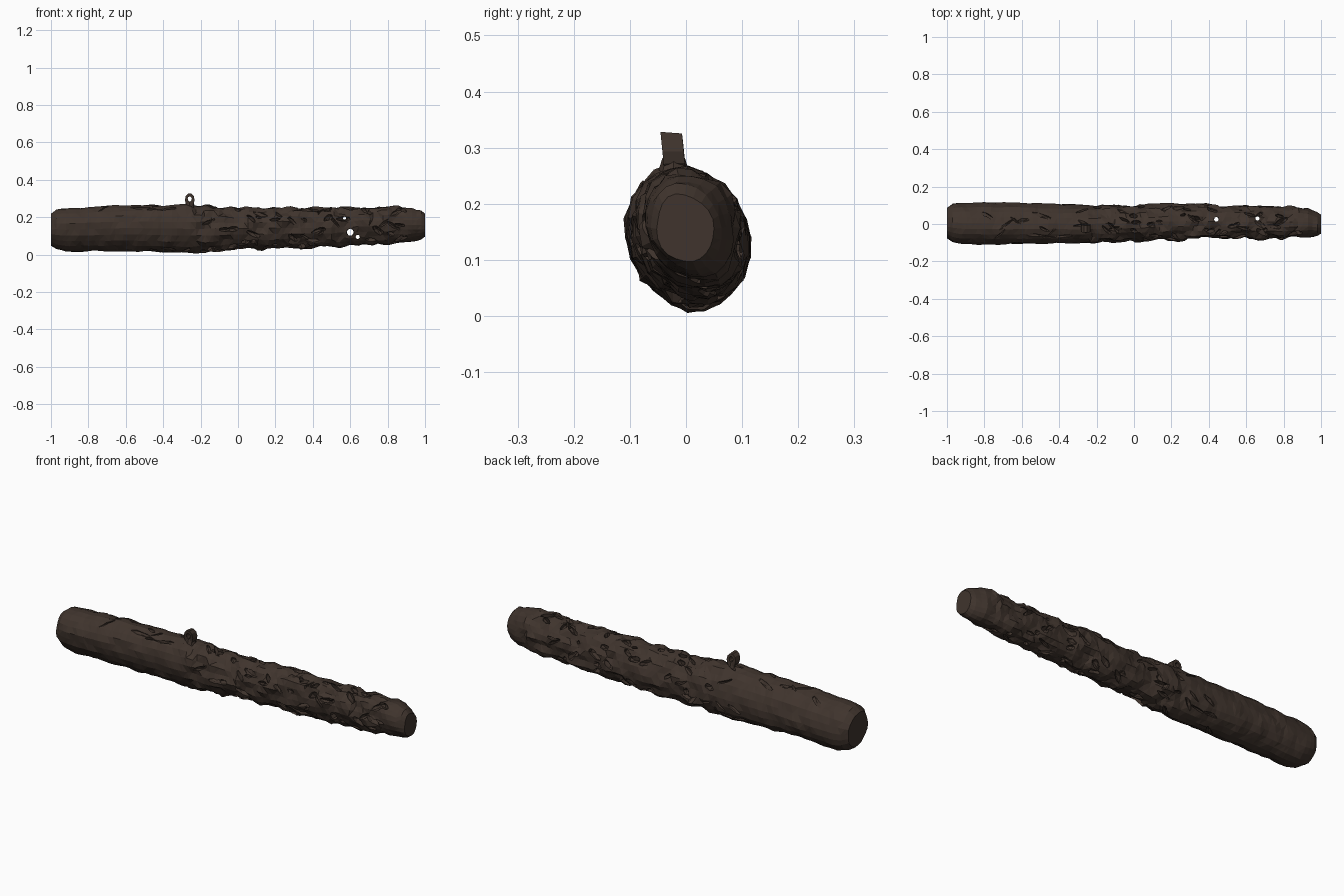
import bpy
import bmesh
import math
import random
from mathutils import Vector, Matrix, noise

random.seed(7)
old = bpy.data.objects.get("Cube")
if old:
    bpy.data.objects.remove(old, do_unlink=True)

bark = bpy.data.materials.new("dark brown bark")
bark.use_nodes = True
color = (0.05, 0.034, 0.026, 1)
bark.diffuse_color = color
bark.node_tree.nodes["Principled BSDF"].inputs["Base Color"].default_value = color
bark.node_tree.nodes["Principled BSDF"].inputs["Roughness"].default_value = 0.9


def make_object(name, bm):
    bmesh.ops.recalc_face_normals(bm, faces=bm.faces)
    mesh = bpy.data.meshes.new(name)
    bm.to_mesh(mesh)
    bm.free()
    mesh.materials.append(bark)
    obj = bpy.data.objects.new(name, mesh)
    bpy.context.collection.objects.link(obj)
    return obj


# Outline stations: x, bottom, top, front, back
STATIONS = [
    (-1.0, .05, .22, -.075, .09), (-.97, .03, .243, -.095, .11),
    (-.92, .016, .25, -.108, .114), (-.6, .02, .265, -.108, .114),
    (-.25, .008, .268, -.1, .103), (0, .028, .252, -.09, .1),
    (.2, .03, .255, -.083, .11), (.5, .036, .252, -.075, .1),
    (.8, .055, .257, -.077, .096), (.93, .07, .25, -.07, .088),
    (.98, .08, .235, -.064, .065), (1.0, .095, .215, -.055, .05),
]


def outline(x):
    for a, b in zip(STATIONS, STATIONS[1:]):
        if x <= b[0]:
            t = (x - a[0]) / (b[0] - a[0])
            return [p + (q - p) * t for p, q in zip(a[1:], b[1:])]
    return STATIONS[-1][1:]


def surface_point(x, angle):
    low, high, front, back = outline(x)
    y = (front + back) / 2 + math.cos(angle) * (back - front) / 2
    z = (low + high) / 2 + math.sin(angle) * (high - low) / 2
    # the section leans slightly to the front at the top
    return Vector((x, y - 0.12 * (z - (low + high) / 2), z))


# Log body: a loft of uneven rings, rougher along the worn part
SIDES = 22
xs = [-1, -.985, -.97, -.945, -.92]
xs += [-.92 + 1.85 * i / 72 for i in range(1, 73)] + [.955, .98, 1]
bm = bmesh.new()
rings = []
for x in xs:
    ring = []
    for k in range(SIDES):
        a = math.tau * k / SIDES
        p = surface_point(x, a)
        low, high, front, back = outline(x)
        center = Vector((x, (front + back) / 2, (low + high) / 2))
        rough = 0.022 if -.25 < x < .9 else 0.009
        n = noise.noise(Vector((p.x * 16, p.y * 20, p.z * 20)))
        p += (p - center).normalized() * (n * rough - 0.1 * rough)
        if -.9 < x < .93:
            p.x += random.uniform(-.008, .008)
        ring.append(bm.verts.new(p))
    rings.append(ring)
for r, s in zip(rings, rings[1:]):
    for k in range(SIDES):
        j = (k + 1) % SIDES
        bm.faces.new((r[k], r[j], s[j], s[k]))
bm.faces.new(rings[0])
bm.faces.new(rings[-1])
bmesh.ops.triangulate(bm, faces=bm.faces)
log = make_object("log_body", bm)

# Pit cutters: slanted lumps sunk into the worn surface
bm = bmesh.new()


def add_pit(x, angle, length, width, depth):
    p = surface_point(x, angle)
    out = Vector((0, math.cos(angle), math.sin(angle)))
    along = Matrix.Rotation(random.uniform(-.9, .9), 3, out) @ Vector((1, 0, 0))
    side = out.cross(along)
    basis = Matrix((along * length, side * width, out * depth)).transposed().to_4x4()
    ball = bmesh.ops.create_icosphere(bm, subdivisions=1, radius=1,
                                      matrix=Matrix.Translation(p) @ basis)
    for v in ball["verts"]:
        v.co += Vector([random.uniform(-.003, .003) for _ in range(3)])


for i in range(105):
    add_pit(random.uniform(-.2, .88), random.uniform(0, math.tau),
            random.uniform(.018, .05), random.uniform(.008, .018),
            random.uniform(.015, .04))
for i in range(14):
    add_pit(random.uniform(-.8, -.2), random.uniform(.6, 2.2),
            random.uniform(.03, .07), random.uniform(.006, .012), .014)
for i in range(12):
    add_pit(random.uniform(-.5, -.1), random.uniform(3.9, 6),
            random.uniform(.03, .06), random.uniform(.006, .012), .016)


# Worn-through holes
def add_tunnel(x, y, z, radius, axis):
    turn = Matrix.Rotation(math.pi / 2, 4, "X") if axis == "Y" else Matrix()
    bmesh.ops.create_cone(bm, cap_ends=True, segments=7, radius1=radius,
                          radius2=radius * 1.2, depth=.4,
                          matrix=Matrix.Translation((x, y, z)) @ turn)


add_tunnel(.6, 0, .12, .018, "Y")
add_tunnel(.64, 0, .095, .011, "Y")
add_tunnel(.57, 0, .195, .008, "Y")
add_tunnel(.44, .025, .15, .012, "Z")
add_tunnel(.66, .03, .15, .011, "Z")
cutter = make_object("pit_cutter", bm)
cutter.hide_render = True

cut = log.modifiers.new("pits", "BOOLEAN")
cut.operation = "DIFFERENCE"
cut.solver = "EXACT"
cut.use_self = True
cut.object = cutter
bpy.context.view_layer.objects.active = log
bpy.ops.object.modifier_apply(modifier=cut.name)
bpy.data.objects.remove(cutter, do_unlink=True)

# Hanging loop on top: a short flat ring leaning to the front
bm = bmesh.new()
N = 10
loops = []
for y, rx, rz in ((-.042, .026, .037), (-.004, .026, .034),
                  (-.004, .011, .014), (-.042, .011, .014)):
    loops.append([bm.verts.new((
        -.258 + rx * math.cos(math.tau * k / N),
        y - 0.1 * rz * math.sin(math.tau * k / N),
        .293 + rz * math.sin(math.tau * k / N) + (.005 if rx < .02 else 0)))
        for k in range(N)])
for i in range(4):
    a, b = loops[i], loops[(i + 1) % 4]
    for k in range(N):
        j = (k + 1) % N
        bm.faces.new((a[k], a[j], b[j], b[k]))
make_object("hanging_loop", bm)

# Loop foot joining the ring to the log
bm = bmesh.new()
bmesh.ops.create_cone(bm, cap_ends=True, segments=8, radius1=.032, radius2=.02,
                      depth=.04, matrix=Matrix.Translation((-.258, -.022, .262)))
make_object("loop_foot", bm)
